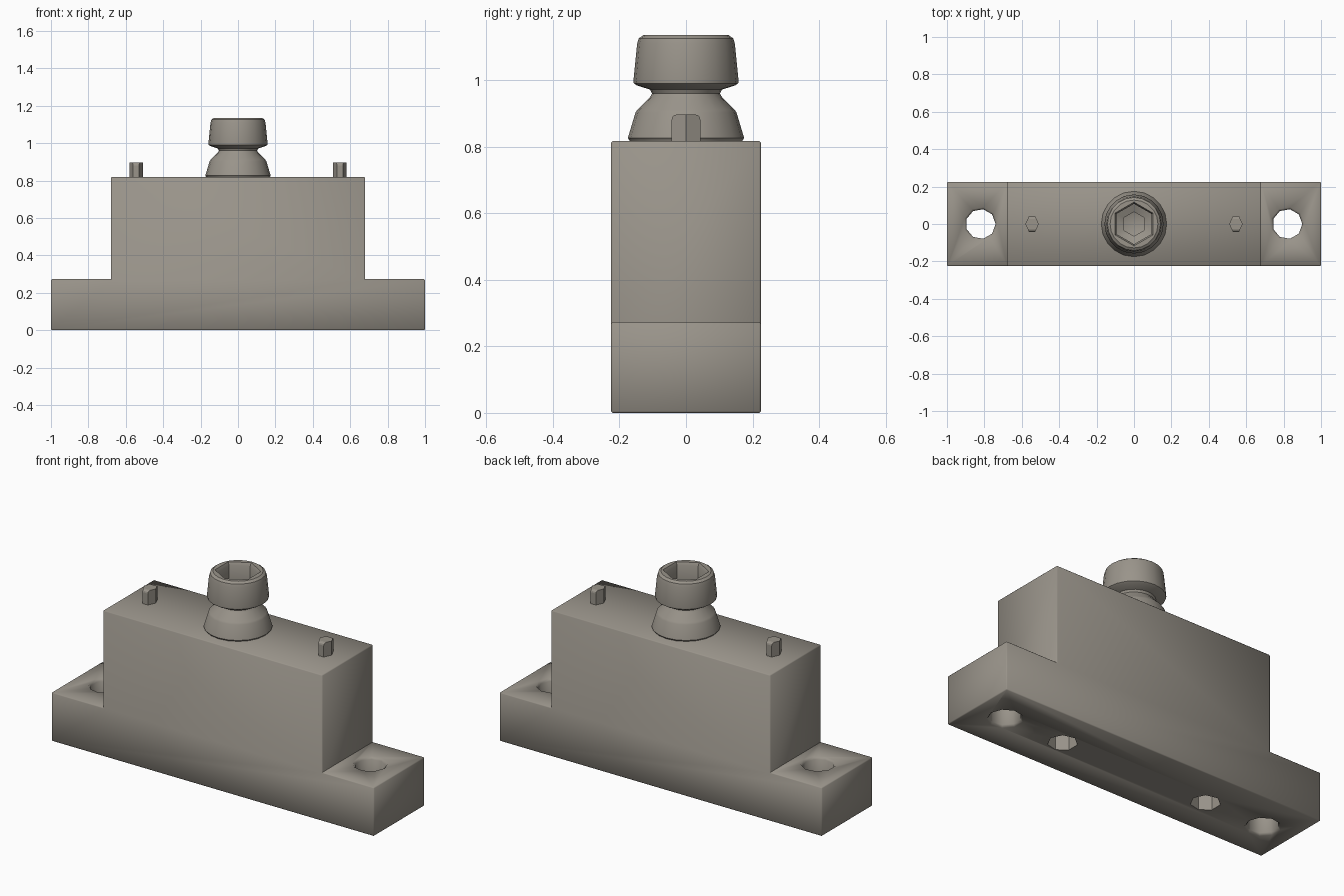
import bpy, bmesh, math

if "Cube" in bpy.data.objects:
    bpy.data.objects.remove(bpy.data.objects["Cube"])

grey = bpy.data.materials.new("warm_grey")
grey.diffuse_color = (0.32, 0.295, 0.255, 1)
grey.use_nodes = True
grey.node_tree.nodes["Principled BSDF"].inputs["Base Color"].default_value = grey.diffuse_color


def finish(bm, name):
    bmesh.ops.recalc_face_normals(bm, faces=bm.faces)
    me = bpy.data.meshes.new(name)
    bm.to_mesh(me)
    bm.free()
    ob = bpy.data.objects.new(name, me)
    bpy.context.collection.objects.link(ob)
    me.materials.append(grey)
    return ob


def lathe(name, profile, n, x=0.0, turn=0.0):
    """Closed solid of revolution from (radius, z) pairs; radius 0 ends become points."""
    bm = bmesh.new()
    rings = []
    for r, z in profile:
        if r == 0:
            rings.append([bm.verts.new((x, 0, z))] * n)
        else:
            rings.append([bm.verts.new((x + r * math.cos(turn + math.tau * i / n),
                                        r * math.sin(turn + math.tau * i / n), z)) for i in range(n)])
    for a, b in zip(rings, rings[1:]):
        for i in range(n):
            j = (i + 1) % n
            bm.faces.new(list(dict.fromkeys((a[i], a[j], b[j], b[i]))))
    for ring in (rings[0], rings[-1]):
        if ring[0] is not ring[1]:
            bm.faces.new(ring)
    return finish(bm, name)


def prism(bm, points, vec):
    f = bm.faces.new([bm.verts.new(p) for p in points])
    res = bmesh.ops.extrude_face_region(bm, geom=[f])
    top = [v for v in res["geom"] if isinstance(v, bmesh.types.BMVert)]
    bmesh.ops.translate(bm, verts=top, vec=vec)
    bmesh.ops.recalc_face_normals(bm, faces=bm.faces)
    return top


def cut(ob, cutter):
    m = ob.modifiers.new("cut", "BOOLEAN")
    m.operation, m.solver, m.object = "DIFFERENCE", "EXACT", cutter
    bpy.context.view_layer.objects.active = ob
    bpy.ops.object.modifier_apply(modifier=m.name)
    bpy.data.objects.remove(cutter)


def smooth(ob, angle):
    bpy.ops.object.select_all(action="DESELECT")
    ob.select_set(True)
    bpy.context.view_layer.objects.active = ob
    bpy.ops.object.shade_smooth_by_angle(angle=math.radians(angle))


# stepped body with slightly broken edges
bm = bmesh.new()
half = [(1, 0), (1, 0.273), (0.68, 0.273), (0.68, 0.818)]
outline = half + [(-x, z) for x, z in reversed(half)]
prism(bm, [(x, -0.225, z) for x, z in outline], (0, 0.45, 0))
edges = [e for e in bm.edges if e.is_convex and e.calc_face_angle(0) > 0.5]
bmesh.ops.bevel(bm, geom=edges, offset=0.005, segments=1, affect="EDGES")
body = finish(bm, "body")

# mounting holes through the flanges, blind holes in the underside
for s in (-1, 1):
    cut(body, lathe("flange_hole", [(0.1, -0.01), (0.08, 0.012), (0.08, 0.261), (0.1, 0.283)],
                    9, 0.82 * s))
    cut(body, lathe("base_hole", [(0.075, -0.01), (0.075, 0.25), (0, 0.29)], 7, 0.455 * s))
smooth(body, 50)

# grooved stud with hexagonal socket
stud = lathe("stud", [(0.165, 0.805), (0.17, 0.82), (0.175, 0.826), (0.152, 0.903), (0.146, 0.912),
                      (0.108, 0.95), (0.102, 0.96), (0.108, 0.972), (0.148, 0.985), (0.157, 0.991),
                      (0.158, 1.0), (0.147, 1.11), (0.142, 1.126), (0.128, 1.136)], 20)
cut(stud, lathe("socket", [(0.125, 1.15), (0.108, 1.12), (0.108, 1.03), (0.065, 1.01),
                           (0.065, 0.93), (0, 0.91)], 6, 0, math.pi / 6))
smooth(stud, 35)

# locating pins with rounded tops
for s, side in ((-1, "left"), (1, "right")):
    bm = bmesh.new()
    base = [(0.036, 0), (0.016, 0.043), (-0.016, 0.043), (-0.036, 0), (-0.016, -0.043), (0.016, -0.043)]
    top = prism(bm, [(0.545 * s + x, y, 0.805) for x, y in base], (0, 0, 0.092))
    rim = [e for e in bm.edges if all(v in top for v in e.verts)
           and all(abs(v.co.y) > 0.03 for v in e.verts)]
    bmesh.ops.bevel(bm, geom=rim, offset=0.015, segments=3, profile=0.5, affect="EDGES")
    finish(bm, side + "_pin")
